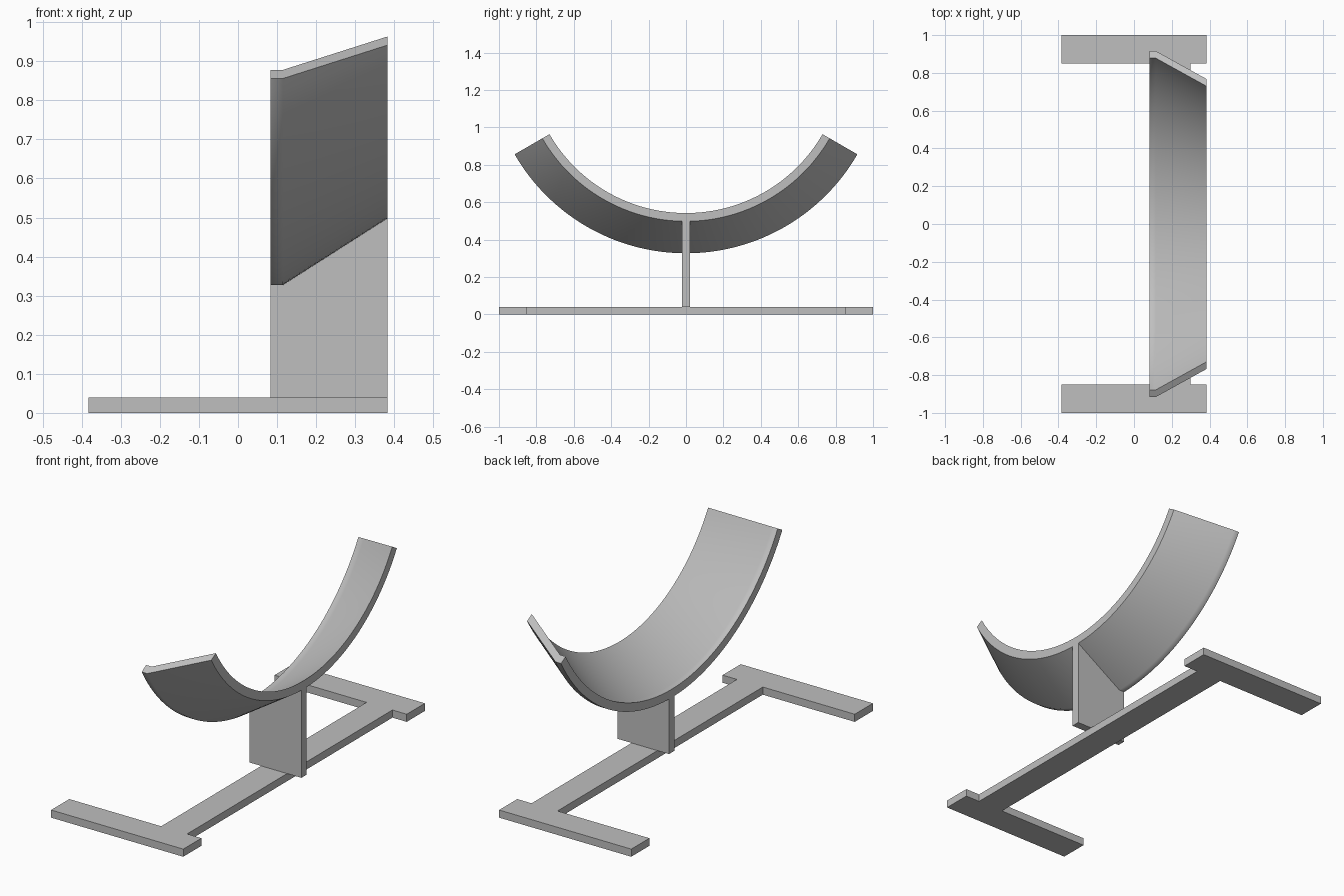
import bpy, bmesh, math
from mathutils import Matrix, Vector

if "Cube" in bpy.data.objects:
    bpy.data.objects.remove(bpy.data.objects["Cube"], do_unlink=True)

grey = bpy.data.materials.new("light_grey")
grey.use_nodes = True
COLOUR = (0.52, 0.52, 0.52, 1)
grey.diffuse_color = COLOUR
grey.node_tree.nodes["Principled BSDF"].inputs["Base Color"].default_value = COLOUR


def finish(bm, name):
    bmesh.ops.recalc_face_normals(bm, faces=bm.faces)
    mesh = bpy.data.meshes.new(name)
    bm.to_mesh(mesh)
    bm.free()
    obj = bpy.data.objects.new(name, mesh)
    bpy.context.collection.objects.link(obj)
    mesh.materials.append(grey)
    return obj


def extrude_outline(name, points, offset):
    """Flat outline pushed along a vector into a solid."""
    bm = bmesh.new()
    face = bm.faces.new([bm.verts.new(p) for p in points])
    out = bmesh.ops.extrude_face_region(bm, geom=[face])
    moved = [v for v in out["geom"] if isinstance(v, bmesh.types.BMVert)]
    bmesh.ops.translate(bm, verts=moved, vec=offset)
    return finish(bm, name)


X_LEFT, X_BEND, X_RIGHT = 0.083, 0.115, 0.383
AXIS_Z, R_WIDE, R_NARROW, WALL = 1.385, 1.058, 0.887, 0.044
BASE_H = 0.04

# Base: two end feet joined by an off-centre spine
half = [(0.15, -0.85), (-0.383, -0.85), (-0.383, -1), (X_RIGHT, -1), (X_RIGHT, -0.85), (0.30, -0.85)]
outline = half + [(x, -y) for x, y in reversed(half)]
extrude_outline("base_frame", [(x, y, 0) for x, y in outline], (0, 0, BASE_H))

# Upright plate whose top follows the underside of the cradle
tuck = 0.005
plate = [(X_LEFT, BASE_H), (X_RIGHT, BASE_H), (X_RIGHT, AXIS_Z - R_NARROW + tuck),
         (X_BEND, AXIS_Z - R_WIDE + tuck), (X_LEFT, AXIS_Z - R_WIDE + tuck)]
extrude_outline("support_plate", [(x, -0.022, z) for x, z in plate], (0, 0.044, 0))

# Cradle: bent wall section swept through 120 degrees about a lengthwise axis
outer = [(X_LEFT, R_WIDE), (X_BEND, R_WIDE), (X_RIGHT, R_NARROW)]
section = outer + [(x, r - WALL) for x, r in reversed(outer)]
bm = bmesh.new()
centre = Vector((0, 0, AXIS_Z))
start = Matrix.Rotation(math.radians(-60), 3, "X")
steps = 64
rings = []
for i in range(steps + 1):
    turn = Matrix.Rotation(math.radians(120 * i / steps), 3, "X") @ start
    rings.append([bm.verts.new(centre + turn @ Vector((x, 0, -r))) for x, r in section])
n = len(section)
for a, b in zip(rings, rings[1:]):
    for k in range(n):
        bm.faces.new((a[k], a[(k + 1) % n], b[(k + 1) % n], b[k]))
bm.faces.new(rings[0])
bm.faces.new(rings[-1])
cradle = finish(bm, "curved_cradle")

# Smooth curved walls, crisp rims
bpy.ops.object.select_all(action="DESELECT")
cradle.select_set(True)
bpy.context.view_layer.objects.active = cradle
bpy.ops.object.shade_smooth_by_angle(angle=math.radians(40))
weighted = cradle.modifiers.new("weighted_normals", "WEIGHTED_NORMAL")
weighted.keep_sharp = True
